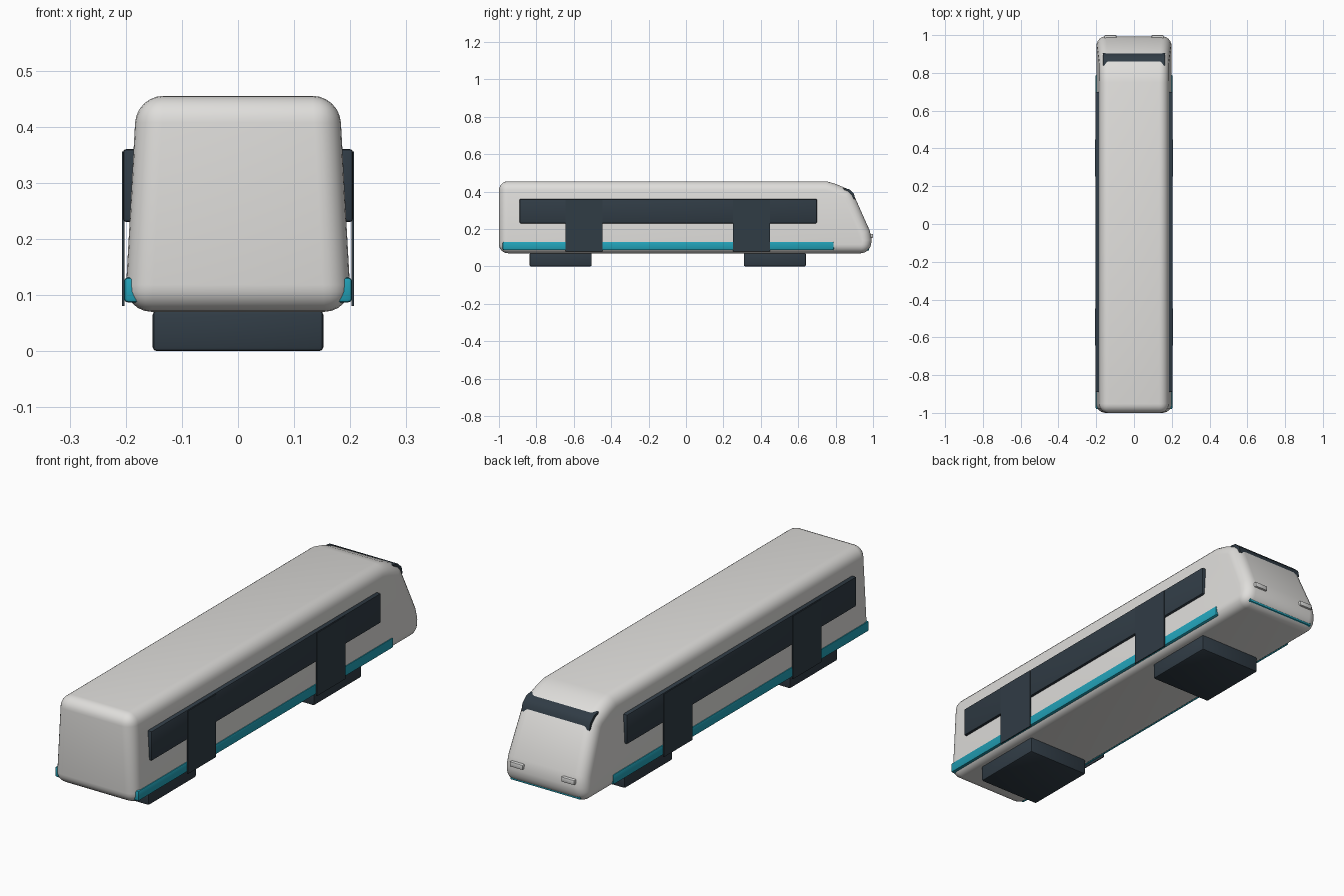
import bpy, bmesh, math

cube = bpy.data.objects.get("Cube")
if cube:
    bpy.data.objects.remove(cube, do_unlink=True)


def material(name, rgb):
    m = bpy.data.materials.new(name)
    m.use_nodes = True
    m.diffuse_color = (*rgb, 1)
    m.node_tree.nodes["Principled BSDF"].inputs["Base Color"].default_value = (*rgb, 1)
    return m


WHITE = material("warm_white", (0.74, 0.73, 0.71))
DARK = material("dark_slate", (0.03, 0.045, 0.06))
TEAL = material("teal", (0.016, 0.36, 0.48))
LAMP = material("lamp_grey", (0.68, 0.68, 0.67))


def finish(name, bm, mat):
    bmesh.ops.recalc_face_normals(bm, faces=bm.faces)
    mesh = bpy.data.meshes.new(name)
    bm.to_mesh(mesh)
    bm.free()
    mesh.materials.append(mat)
    ob = bpy.data.objects.new(name, mesh)
    bpy.context.collection.objects.link(ob)
    bpy.ops.object.select_all(action="DESELECT")
    ob.select_set(True)
    bpy.context.view_layer.objects.active = ob
    bpy.ops.object.shade_smooth_by_angle(angle=math.radians(35))
    return ob


def box(name, x, y, z, mat, bevel=0.0):
    """Box spanning the (low, high) ranges, with optional rounded edges."""
    bm = bmesh.new()
    bmesh.ops.create_cube(bm, size=1)
    for v in bm.verts:
        v.co = [(a + b) / 2 + c * (b - a) for (a, b), c in zip((x, y, z), v.co)]
    if bevel:
        bmesh.ops.bevel(bm, geom=bm.edges[:], offset=bevel, segments=2,
                        profile=0.5, affect="EDGES")
    return finish(name, bm, mat)


def prism(profile, half_width):
    """Extrude a (y, z) profile across x; half_width is a function of z."""
    bm = bmesh.new()
    sides = [[bm.verts.new((s * half_width(z), y, z)) for y, z in profile]
             for s in (-1, 1)]
    for ring in sides:
        bm.faces.new(ring)
    n = len(profile)
    for i in range(n):
        j = (i + 1) % n
        bm.faces.new((sides[0][i], sides[0][j], sides[1][j], sides[1][i]))
    bmesh.ops.recalc_face_normals(bm, faces=bm.faces)
    return bm


# Body shell: tapered sides, sloping nose, rounded long edges
nose = [(0.75, 0.455), (0.80, 0.441), (0.872, 0.410), (0.895, 0.387),
        (0.983, 0.19), (0.993, 0.14), (0.982, 0.07)]
body = prism([(-1, 0.07), (-1, 0.455)] + nose,
             lambda z: 0.202 - 0.055 * (z - 0.07))
sharp = [e for e in body.edges if e.calc_face_angle() > math.radians(50)]
bmesh.ops.bevel(body, geom=sharp, offset=0.048, segments=6, profile=0.5,
                affect="EDGES", clamp_overlap=True)
finish("body_shell", body, WHITE)

# Windscreen band across the nose kink, its ends breaking through the corners
band = [(0.84, 0.418), (0.872, 0.413), (0.898, 0.389), (0.905, 0.358),
        (0.87, 0.37)]
finish("windscreen_band", prism(band, lambda z: 0.165), DARK)

# Side windows, doors and skirt stripes
for side, s in (("left", 1), ("right", -1)):
    def span(a, b):
        return tuple(sorted((s * a, s * b)))
    box(f"{side}_window_band", span(0.165, 0.205), (-0.89, 0.70), (0.23, 0.36), DARK, 0.006)
    box(f"{side}_skirt_stripe", span(0.17, 0.203), (-0.98, 0.79), (0.087, 0.131), TEAL, 0.006)
    for end, y in (("front", -0.545), ("rear", 0.35)):
        box(f"{side}_{end}_door", span(0.2025, 0.207), (y - 0.098, y + 0.098),
            (0.08, 0.356), DARK)
    # Headlamps on the sloped nose
    box(f"{side}_headlamp", span(0.093, 0.157), (0.96, 1.0), (0.152, 0.174), LAMP, 0.004)

# Nose stripe
box("nose_stripe", (-0.17, 0.17), (0.93, 0.978), (0.084, 0.10), TEAL, 0.004)

# Undercarriage blocks
for end, y in (("front", -0.67), ("rear", 0.475)):
    box(f"{end}_undercarriage", (-0.152, 0.152), (y - 0.166, y + 0.166),
        (0, 0.072), DARK, 0.007)
